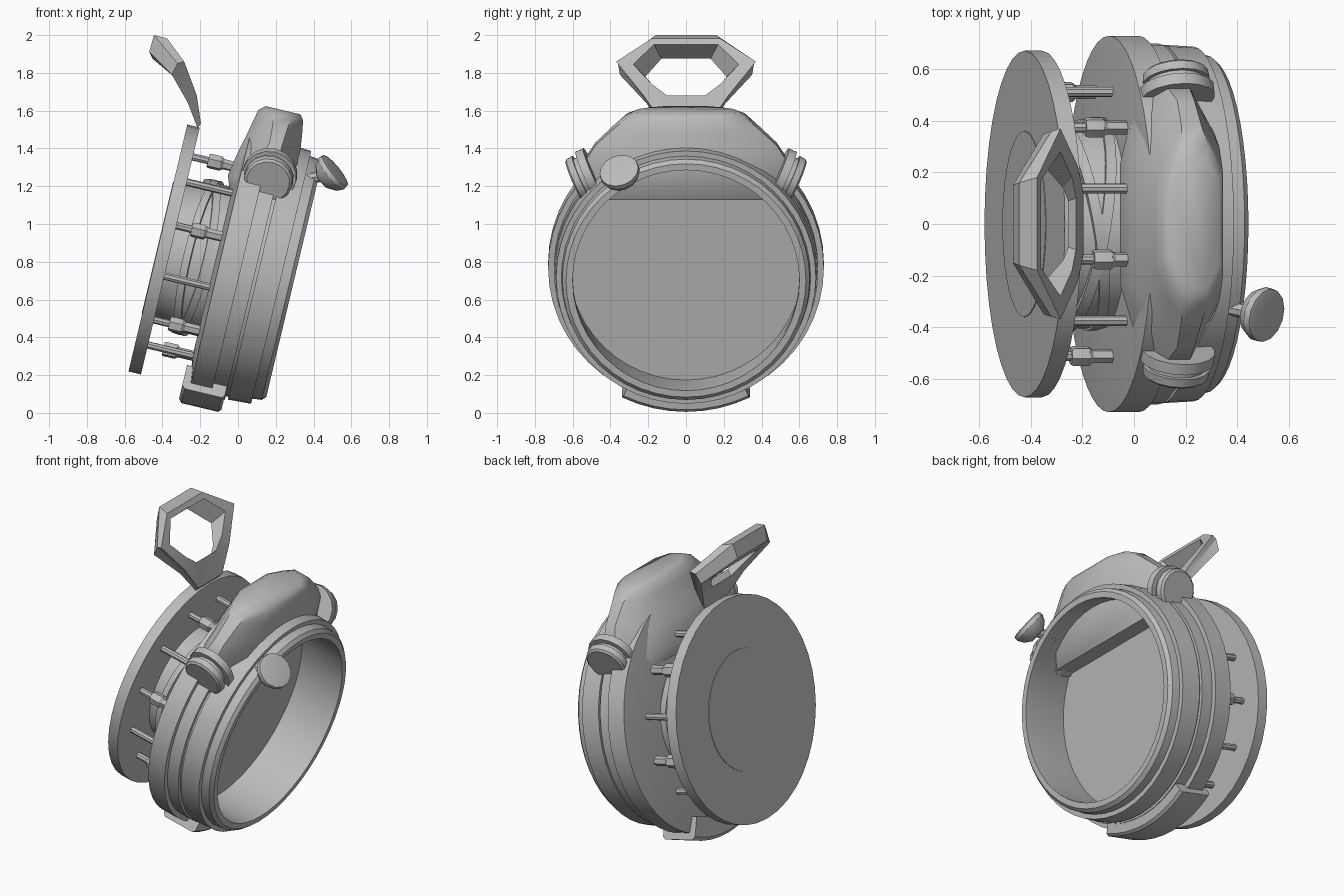
import bpy, bmesh, math
from mathutils import Matrix, Vector

if "Cube" in bpy.data.objects:
    bpy.data.objects.remove(bpy.data.objects["Cube"])

grey = bpy.data.materials.new("plain_grey")
grey.diffuse_color = (0.5, 0.5, 0.5, 1)
grey.use_nodes = True
grey.node_tree.nodes["Principled BSDF"].inputs["Base Color"].default_value = grey.diffuse_color

# Local frame: x is the tilted axis of the drum, z is up along the discs
TILT = Matrix.Translation((0, 0, 0.772)) @ Matrix.Rotation(math.radians(13.4), 4, 'Y')


def finish(name, bm, matrix=TILT, angle=30):
    bmesh.ops.recalc_face_normals(bm, faces=bm.faces)
    bm.transform(matrix)
    me = bpy.data.meshes.new(name)
    bm.to_mesh(me)
    bm.free()
    ob = bpy.data.objects.new(name, me)
    bpy.context.collection.objects.link(ob)
    me.materials.append(grey)
    bpy.ops.object.select_all(action='DESELECT')
    ob.select_set(True)
    bpy.context.view_layer.objects.active = ob
    bpy.ops.object.shade_smooth_by_angle(angle=math.radians(angle))
    return ob


def revolve(bm, profile, n=40, m=Matrix()):
    """Spin an open (x, radius) profile about x; radius 0 makes a pole."""
    rings = []
    for x, r in profile:
        if r == 0:
            rings.append([bm.verts.new(m @ Vector((x, 0, 0)))] * n)
        else:
            rings.append([bm.verts.new(m @ Vector((x, r * math.sin(a), r * math.cos(a))))
                          for a in (2 * math.pi * i / n for i in range(n))])
    for p, q in zip(rings, rings[1:]):
        for i in range(n):
            j = (i + 1) % n
            vs = list(dict.fromkeys((p[i], p[j], q[j], q[i])))
            bm.faces.new(vs)


def lathe(name, profile, n=40, m=Matrix(), matrix=TILT):
    bm = bmesh.new()
    revolve(bm, profile, n, m)
    return finish(name, bm, matrix)


def aim(pos, direction):
    """Matrix that points local x along a direction."""
    return Matrix.Translation(pos) @ Vector(direction).to_track_quat('X', 'Z').to_matrix().to_4x4()


def loft(bm, rings):
    rows = [[bm.verts.new(p) for p in r] for r in rings]
    n = len(rows[0])
    for a, b in zip(rows, rows[1:]):
        for i in range(n):
            j = (i + 1) % n
            bm.faces.new((a[i], a[j], b[j], b[i]))
    bm.faces.new(rows[0])
    bm.faces.new(rows[-1])


# Main hollow ring with stepped bands and a floor
lathe("body_ring", [(-0.125, 0), (-0.125, 0.5), (-0.1, 0.73), (0.017, 0.73), (0.017, 0.70),
                    (0.095, 0.70), (0.095, 0.68), (0.11, 0.68), (0.11, 0.695), (0.235, 0.688),
                    (0.235, 0.66), (0.285, 0.655), (0.305, 0.635), (0.305, 0.60),
                    (0.24, 0.60), (0.0, 0.615), (0.0, 0)], 48)

# Back disc
lathe("back_disc", [(-0.436, 0), (-0.436, 0.672), (-0.368, 0.672), (-0.368, 0)])

# Central drum joining disc and body, just proud of the disc
lathe("inner_drum", [(-0.439, 0), (-0.439, 0.36), (-0.33, 0.37), (-0.22, 0.405),
                     (-0.1, 0.405), (-0.1, 0)])

# Slanted bands around the drum
for k, (x, lean) in enumerate([(-0.24, 10), (-0.21, -9)]):
    m = Matrix.Translation((x, 0, 0)) @ Matrix.Rotation(math.radians(lean), 4, 'Z')
    lathe(f"drum_band_{k}", [(-0.02, 0.37), (-0.02, 0.418), (0.02, 0.422), (0.02, 0.37)], 40, m)

# Twelve spacer rods, every second one carrying a nut
bm = bmesh.new()
for i in range(12):
    a = math.radians(15 + 30 * i)
    m = Matrix.Translation((0, 0.53 * math.sin(a), 0.53 * math.cos(a))) @ Matrix.Rotation(-a, 4, 'X')
    revolve(bm, [(-0.38, 0), (-0.38, 0.02), (-0.1, 0.02), (-0.1, 0)], 8, m)
    if i % 2:
        revolve(bm, [(-0.285, 0), (-0.285, 0.036), (-0.275, 0.04), (-0.215, 0.04),
                     (-0.2, 0.028), (-0.12, 0.028), (-0.12, 0)], 6, m)
finish("spacer_rods", bm)

# Housing on top, lofted upward: (height, half width, back, front, end chamfer)
bm = bmesh.new()
rings = []
for v, w, u0, u1, c in [(0.395, 0.49, -0.14, 0.13, 0.04), (0.46, 0.52, -0.165, 0.17, 0.08),
                        (0.60, 0.53, -0.14, 0.178, 0.10), (0.68, 0.48, -0.12, 0.178, 0.10),
                        (0.78, 0.375, -0.10, 0.165, 0.08), (0.835, 0.31, -0.088, 0.155, 0.06),
                        (0.863, 0.25, -0.055, 0.135, 0.05)]:
    d = c * 1.8
    rings.append([(u0, -w * 0.45, v), (u0 + c * 0.7, -w * 0.8, v), (u0 + c * 1.3, -w, v),
                  (u1 - c, -w, v), (u1, -w + d, v), (u1, w - d, v), (u1 - c, w, v),
                  (u0 + c * 1.3, w, v), (u0 + c * 0.7, w * 0.8, v), (u0, w * 0.45, v)])
loft(bm, rings)
finish("top_housing", bm, angle=45)

# Collars and end caps at both ends of the housing, half sunk into the ring
for s, side in ((1, "left"), (-1, "right")):
    m = aim((0.05, s * 0.55, 0.495), (0, s * 0.91, -0.41))
    lathe(f"housing_collar_{side}", [(-0.07, 0), (-0.07, 0.145), (-0.025, 0.145), (-0.025, 0.115),
                                     (0.0, 0.115), (0.0, 0.132), (0.035, 0.128), (0.045, 0.115),
                                     (0.045, 0)], 16, m)

# Clip hugging the bottom of the ring
bm = bmesh.new()
rings = []
for i in range(9):
    a = math.radians(-26 + 6.5 * i)
    rings.append([(u, r * math.sin(a), -r * math.cos(a)) for u, r in
                  [(-0.142, 0.63), (-0.142, 0.75), (-0.125, 0.77), (0.075, 0.77),
                   (0.09, 0.755), (0.09, 0.64)]])
loft(bm, rings)
finish("bottom_clip", bm)

# Angular carrying loop above the disc: one list of (half width, x, z) per edge line, bottom to top
edges = [
    [(0.12, -0.196, 1.53), (0.225, -0.218, 1.68), (0.37, -0.285, 1.86), (0.18, -0.376, 1.983)],
    [(0.12, -0.205, 1.52), (0.22, -0.245, 1.67), (0.36, -0.32, 1.85), (0.16, -0.445, 2.0)],
    [(0.12, -0.215, 1.51), (0.21, -0.265, 1.64), (0.35, -0.35, 1.79), (0.15, -0.47, 1.91)],
    [(0.09, -0.255, 1.65), (0.14, -0.275, 1.685), (0.215, -0.34, 1.78), (0.13, -0.452, 1.875)],
    [(0.10, -0.225, 1.68), (0.18, -0.24, 1.74), (0.28, -0.285, 1.845), (0.17, -0.36, 1.95)],
]
bm = bmesh.new()
loops = [[bm.verts.new((x, y, z)) for y, x, z in e] +
         [bm.verts.new((x, -y, z)) for y, x, z in reversed(e)] for e in edges]
for a, b in zip(loops, loops[1:] + loops[:1]):
    for i in range(8):
        j = (i + 1) % 8
        bm.faces.new((a[i], a[j], b[j], b[i]))
finish("carry_loop", bm, Matrix(), 20)

# Side knob with a bowl-shaped back, and its short stem
knob = Vector((0.488, -0.347, 1.262))
lathe("side_knob", [(-0.055, 0), (-0.055, 0.05), (-0.025, 0.09), (0.01, 0.108), (0.035, 0.105),
                    (0.04, 0.085), (0.03, 0)], 14, aim(knob, (0.74, -0.22, 0.6)), Matrix())
base = Vector((0.34, -0.32, 1.235))
lathe("knob_stem", [(0, 0), (0, 0.03), ((knob - base).length, 0.03), ((knob - base).length, 0)],
      8, aim(base, knob - base), Matrix())
